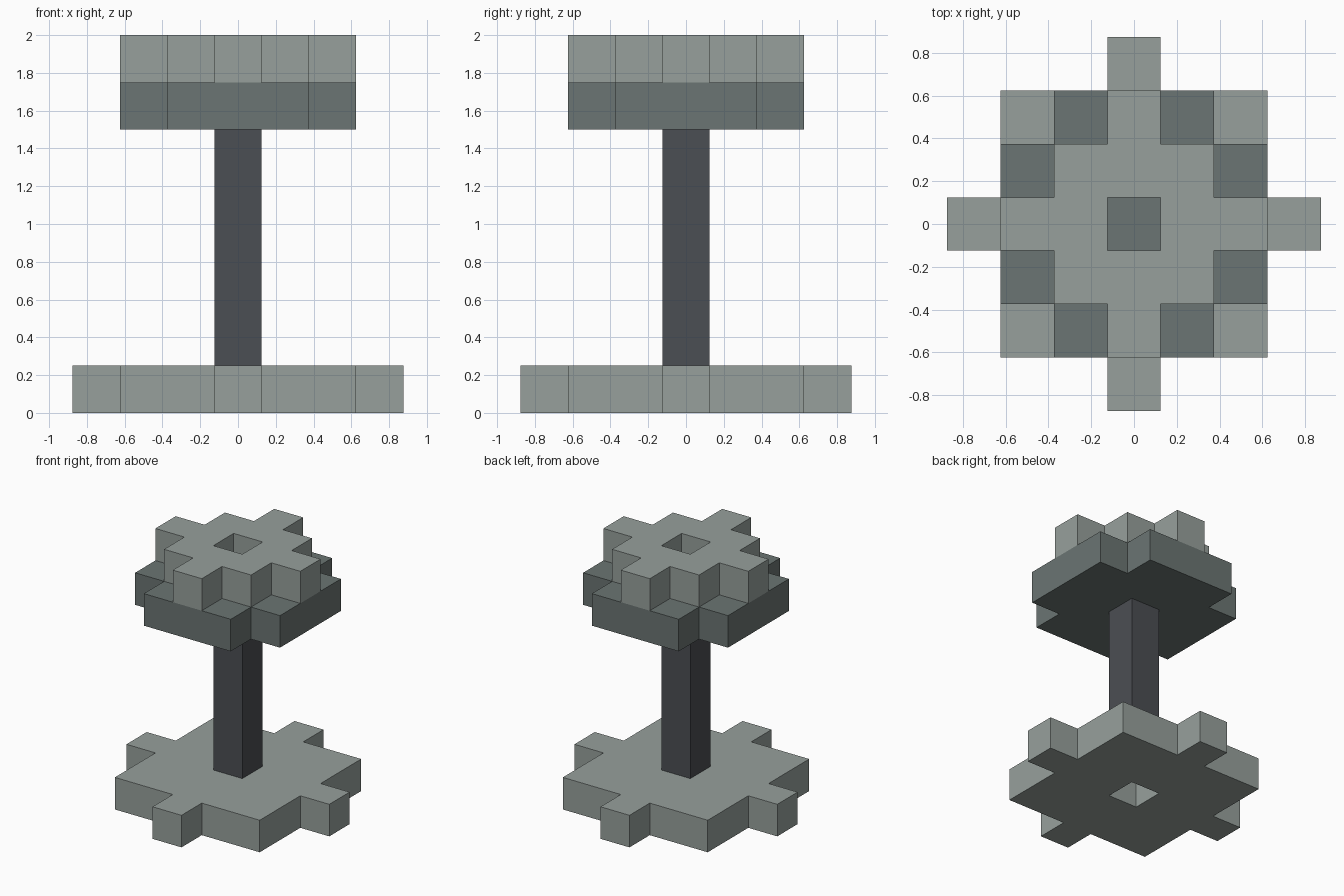
import bpy
import bmesh
import math

cube = bpy.data.objects.get("Cube")
if cube:
    bpy.data.objects.remove(cube, do_unlink=True)

CELL = 0.25  # every part sits on one square grid


def material(name, rgb):
    """Flat material from 0-255 sRGB values, stored as linear."""
    lin = [((c / 255 + 0.055) / 1.055) ** 2.4 for c in rgb]
    mat = bpy.data.materials.new(name)
    mat.use_nodes = True
    mat.diffuse_color = (*lin, 1)
    bsdf = mat.node_tree.nodes["Principled BSDF"]
    bsdf.inputs["Base Color"].default_value = (*lin, 1)
    bsdf.inputs["Roughness"].default_value = 0.8
    return mat


def slab(name, inside, z0, z1, mat):
    """Extrude all grid cells (i, j) accepted by the rule from z0 to z1."""
    bm = bmesh.new()
    h = CELL / 2
    for i in range(-3, 4):
        for j in range(-3, 4):
            if inside(abs(i), abs(j)):
                x, y = i * CELL, j * CELL
                bm.faces.new([bm.verts.new((x + a * h, y + b * h, z0))
                              for a, b in ((-1, -1), (1, -1), (1, 1), (-1, 1))])
    bmesh.ops.remove_doubles(bm, verts=bm.verts[:], dist=0.001)
    new = bmesh.ops.extrude_face_region(bm, geom=bm.faces[:], use_keep_orig=True)
    top = [v for v in new["geom"] if isinstance(v, bmesh.types.BMVert)]
    bmesh.ops.translate(bm, verts=top, vec=(0, 0, z1 - z0))
    bmesh.ops.recalc_face_normals(bm, faces=bm.faces[:])
    # merge coplanar cells into large flat faces
    bmesh.ops.dissolve_limit(bm, angle_limit=math.radians(1),
                             verts=bm.verts[:], edges=bm.edges[:])
    mesh = bpy.data.meshes.new(name)
    bm.to_mesh(mesh)
    bm.free()
    mesh.materials.append(mat)
    obj = bpy.data.objects.new(name, mesh)
    bpy.context.collection.objects.link(obj)
    return obj


light_grey = material("light_grey", (151, 160, 156))
mid_grey = material("mid_grey", (107, 117, 115))
dark_grey = material("dark_grey", (75, 78, 83))

# Base: square with a stub on each side and a hole in the middle
slab("base",
     lambda a, b: (max(a, b) <= 2 or min(a, b) == 0) and a + b > 0,
     0.0, 0.25, light_grey)

# Column between base and head
slab("column", lambda a, b: a + b == 0, 0.25, 1.5, dark_grey)

# Lower head plate: square with notched corners
slab("head_plate", lambda a, b: max(a, b) <= 2 and a + b < 4,
     1.5, 1.75, mid_grey)

# Upper head ring: small square with four stubs around a square hole
slab("head_ring",
     lambda a, b: max(a, b) <= 2 and (max(a, b) == 1 or a + b == 2),
     1.75, 2.0, light_grey)
